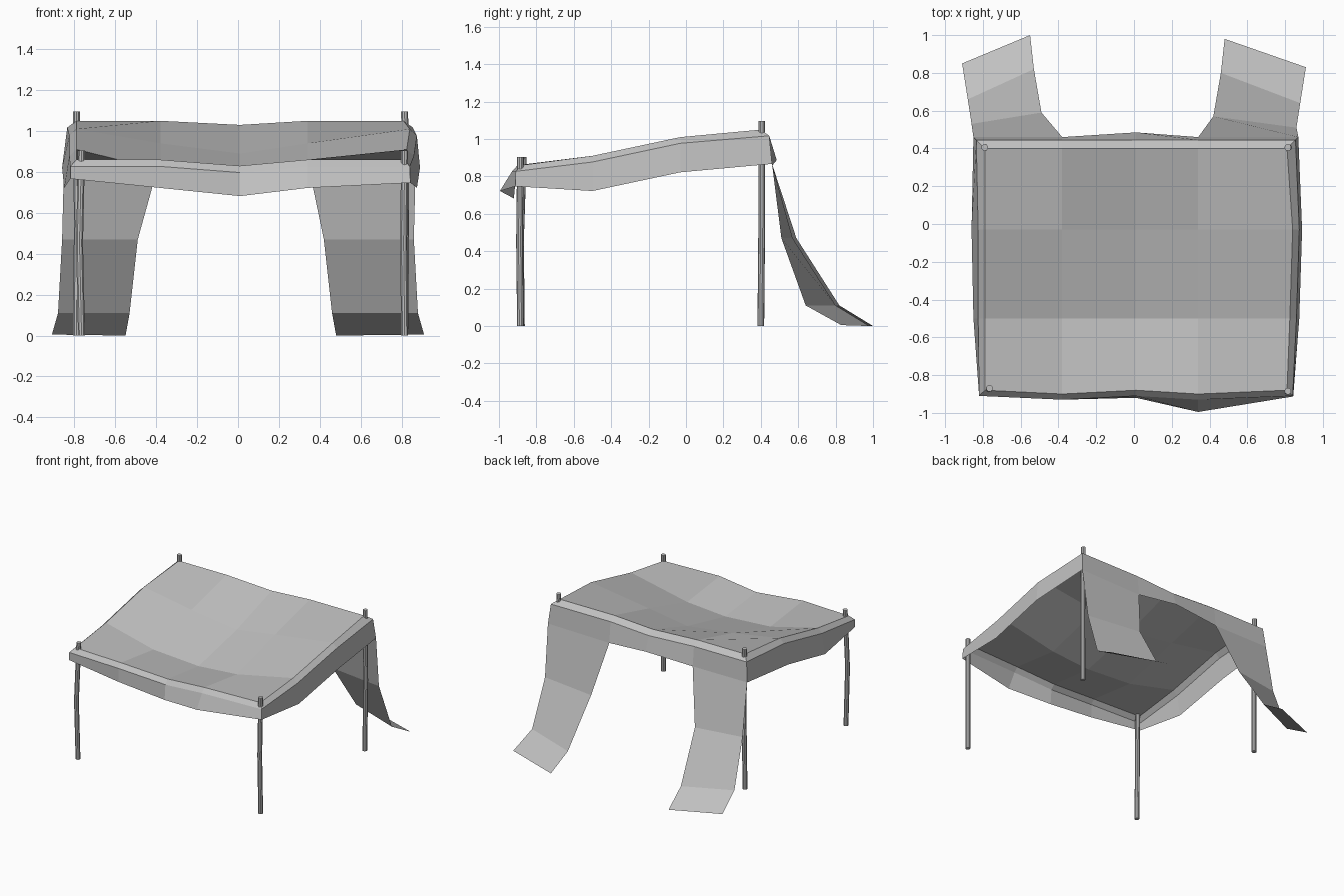
import bpy
import bmesh
from mathutils import Vector

cube = bpy.data.objects.get("Cube")
if cube:
    bpy.data.objects.remove(cube, do_unlink=True)

GREY = (0.53, 0.53, 0.53, 1.0)
cloth = bpy.data.materials.new("plain grey")
cloth.use_nodes = True
cloth.diffuse_color = GREY
cloth.node_tree.nodes["Principled BSDF"].inputs["Base Color"].default_value = GREY


def finish(name, bm, flip=False):
    """Turn a bmesh into a named object with the single grey material."""
    if flip:
        bmesh.ops.reverse_faces(bm, faces=bm.faces[:])
    mesh = bpy.data.meshes.new(name)
    bm.to_mesh(mesh)
    bm.free()
    mesh.materials.append(cloth)
    obj = bpy.data.objects.new(name, mesh)
    bpy.context.collection.objects.link(obj)
    return obj


def loft(name, rows, closed=False, flip=False):
    """Skin a series of equally long point rows with flat quads."""
    bm = bmesh.new()
    grid = [[bm.verts.new(point) for point in row] for row in rows]
    for lower, upper in zip(grid, grid[1:]):
        count = len(lower)
        for i in range(count if closed else count - 1):
            j = (i + 1) % count
            bm.faces.new((lower[i], lower[j], upper[j], upper[i]))
    return finish(name, bm, flip)


# Sagging roof cloth: five columns across, four rows from front to back
columns = (-0.79, -0.38, 0.01, 0.34, 0.81)
depths = (-0.88, -0.5, -0.03, 0.4)
heights = ((0.86, 0.86, 0.83, 0.86, 0.86),
           (0.91, 0.81, 0.785, 0.81, 0.91),
           (1.01, 0.94, 0.89, 0.94, 1.01),
           (1.05, 1.05, 1.03, 1.05, 1.05))
roof = [[Vector((x, y, z)) for x, z in zip(columns, line)]
        for y, line in zip(depths, heights)]
for bowed in (1, 3):
    roof[0][bowed].y -= 0.02
roof[1][-1].x += 0.015
roof[2][-1].x += 0.03
loft("roof_cloth", roof)

# Perimeter of the roof, counter-clockwise, as row and column indices
last_row, last_col = len(depths) - 1, len(columns) - 1
ring = [(0, c) for c in range(last_col)]
ring += [(r, last_col) for r in range(last_row)]
ring += [(last_row, c) for c in range(last_col, 0, -1)]
ring += [(r, 0) for r in range(last_row, 0, -1)]


def outward(row, col):
    """Direction pointing away from the roof at a perimeter point."""
    return Vector(((col == last_col) - (col == 0),
                   (row == last_row) - (row == 0), 0))


# Sloping hem around the roof, then the hanging valance below it
front_drop = (0.06, 0.105, 0.115, 0.105, 0.08)
back_drop = (0.15, 0.15, 0.11, 0.16, 0.15)
side_drop = 0.155
hem_width = (0.03, 0.035, 0.035, 0.045)
flare = {(0, 0): 0, (0, 1): 0, (0, 2): 0.01, (0, 3): 0.065, (0, last_col): 0.003,
         (last_row, 2): 0.04, (1, 0): 0.025, (2, 0): 0.035,
         (1, last_col): 0.015, (2, last_col): 0.015}
inner, hem, skirt = [], [], []
for row, col in ring:
    away = outward(row, col)
    start = roof[row][col]
    edge = start + away * hem_width[row] - Vector((0, 0, 0.033))
    if row == 0:
        drop = front_drop[col]
    elif row == last_row:
        drop = back_drop[col]
    else:
        drop = side_drop
    inner.append(start)
    hem.append(edge)
    skirt.append(edge + away * flare.get((row, col), 0.015)
                 - Vector((0, 0, drop)))
loft("roof_hem", [inner, hem], closed=True, flip=True)
loft("valance", [hem, skirt], closed=True, flip=True)


# Two curtains that fall from the back valance and trail on the ground
def curtain(name, side, outer_col, inner_col):
    outer = [(0.86, 0.52, 0.47), (0.88, 0.65, 0.11), (0.91, 0.84, 0.005)]
    centre = [(0.455, 0.58, 0.47), (0.495, 0.81, 0.11), (0.515, 0.99, 0)]
    rows = [[skirt[ring.index((last_row, outer_col))],
             skirt[ring.index((last_row, inner_col))]]]
    for a, b in zip(outer, centre):
        rows.append([Vector((side * a[0], a[1] - side * 0.01, a[2])),
                     Vector((side * b[0] - 0.035, b[1] - side * 0.01, b[2]))])
    loft(name, rows, flip=side < 0)


curtain("left_curtain", 1, last_col, last_col - 1)
curtain("right_curtain", -1, 0, 1)


# Slightly crooked poles, each a tube with capped ends
def pole(name, foot, middle, top, height):
    bm = bmesh.new()
    bmesh.ops.create_cone(bm, cap_ends=True, segments=10, radius1=0.018,
                          radius2=0.018, depth=height)
    bmesh.ops.translate(bm, verts=bm.verts, vec=(0, 0, height / 2))
    sides = [e for e in bm.edges if abs(e.verts[0].co.z - e.verts[1].co.z) > 0.1]
    bmesh.ops.subdivide_edges(bm, edges=sides, cuts=3, use_grid_fill=True)
    a, b, c = Vector(foot), Vector(middle), Vector(top)
    for vert in bm.verts:
        t = vert.co.z / height
        bend = a.lerp(b, t * 2) if t < 0.5 else b.lerp(c, t * 2 - 1)
        vert.co.x += bend.x
        vert.co.y += bend.y
    obj = finish(name, bm)
    bpy.ops.object.select_all(action="DESELECT")
    obj.select_set(True)
    bpy.context.view_layer.objects.active = obj
    bpy.ops.object.shade_smooth_by_angle()


pole("front_right_pole", (-0.765, -0.88), (-0.775, -0.885), (-0.765, -0.87), 0.905)
pole("front_left_pole", (0.815, -0.885), (0.81, -0.89), (0.815, -0.885), 0.905)
pole("back_right_pole", (-0.79, 0.4), (-0.785, 0.405), (-0.79, 0.405), 1.095)
pole("back_left_pole", (0.815, 0.4), (0.82, 0.405), (0.815, 0.405), 1.095)
